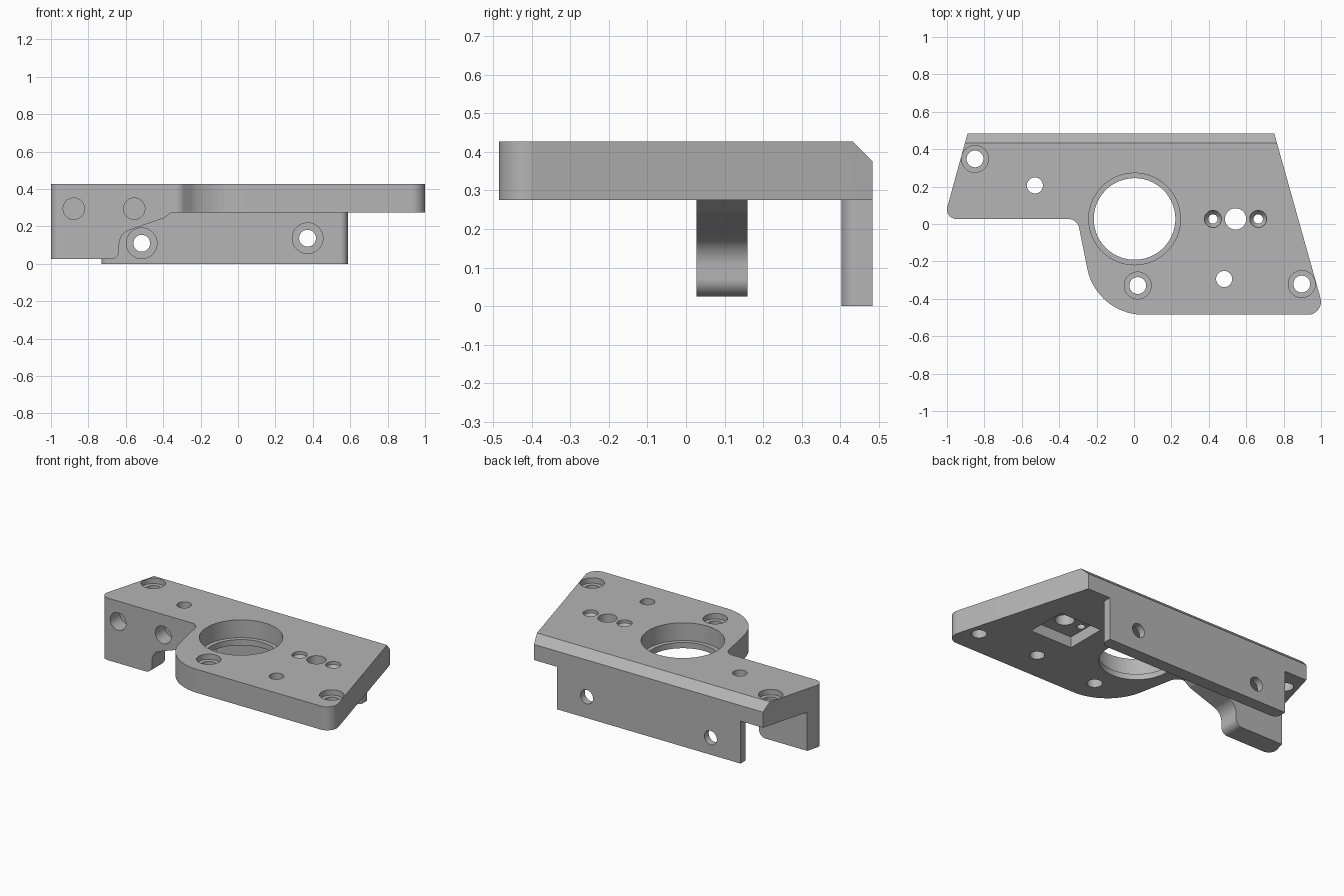
import bpy, bmesh, math
from mathutils import Vector, Matrix

cube = bpy.data.objects.get("Cube")
if cube:
    bpy.data.objects.remove(cube, do_unlink=True)

GREY = (0.46, 0.46, 0.46, 1.0)
metal = bpy.data.materials.new("machined_grey")
metal.use_nodes = True
metal.diffuse_color = GREY
metal.node_tree.nodes["Principled BSDF"].inputs["Base Color"].default_value = GREY

TOP, UNDER = 0.427, 0.275          # plate top and underside
FRONT, BACK = 0.027, 0.484         # leg front face, plate back face
FACING_FRONT = Matrix.Rotation(math.pi / 2, 4, 'X')   # local z becomes -y


def make_object(name, bm, matrix=Matrix()):
    bm.transform(matrix)
    bmesh.ops.recalc_face_normals(bm, faces=bm.faces)
    mesh = bpy.data.meshes.new(name)
    bm.to_mesh(mesh)
    bm.free()
    mesh.materials.append(metal)
    obj = bpy.data.objects.new(name, mesh)
    bpy.context.collection.objects.link(obj)
    return obj


def rounded(corners, steps=20):
    """Polygon from (x, y, radius) corners; zero radius stays sharp."""
    out = []
    for i, (x, y, r) in enumerate(corners):
        p = Vector((x, y))
        if r == 0:
            out.append(p)
            continue
        u = (Vector(corners[i - 1][:2]) - p).normalized()
        v = (Vector(corners[(i + 1) % len(corners)][:2]) - p).normalized()
        half = u.angle(v) / 2
        centre = p + (u + v).normalized() * r / math.sin(half)
        a = p + u * r / math.tan(half) - centre
        b = p + v * r / math.tan(half) - centre
        out += [centre + a.lerp(b, s / steps).normalized() * r for s in range(steps + 1)]
    return out


def prism_mesh(points, low, high):
    bm = bmesh.new()
    base = bm.faces.new([bm.verts.new((p[0], p[1], low)) for p in points])
    new = bmesh.ops.extrude_face_region(bm, geom=[base])["geom"]
    bmesh.ops.translate(bm, vec=(0, 0, high - low),
                        verts=[g for g in new if isinstance(g, bmesh.types.BMVert)])
    return bm


def add_hole(bm, x, y, profile, sides=48):
    """Closed turned solid from (radius, height) pairs, top to bottom."""
    rings = []
    for r, z in profile:
        rings.append([bm.verts.new((x + r * math.cos(k * math.tau / sides),
                                    y + r * math.sin(k * math.tau / sides), z))
                      for k in range(sides)])
    for a, b in zip(rings, rings[1:]):
        for k in range(sides):
            n = (k + 1) % sides
            bm.faces.new((a[k], b[k], b[n], a[n]))
    bm.faces.new(rings[0])
    bm.faces.new(rings[-1])


def apply_boolean(obj, cutter, operation='DIFFERENCE', keep=False):
    mod = obj.modifiers.new("cut", 'BOOLEAN')
    mod.operation, mod.solver, mod.object = operation, 'EXACT', cutter
    bpy.context.view_layer.objects.active = obj
    bpy.ops.object.modifier_apply(modifier=mod.name)
    if not keep:
        bpy.data.objects.remove(cutter, do_unlink=True)


def stepped(big, small, top, step, bottom):
    return [(big, top + 0.05), (big, top - step), (small, top - step), (small, bottom - 0.05)]


def straight(r, top, bottom):
    return [(r, top + 0.05), (r, bottom)]


# Main plate with chamfered back edge
outline = rounded([(0.75, BACK, 0), (-0.89, BACK, 0), (-1.0157, FRONT, 0.05),
                   (-0.303, FRONT, 0.06), (-0.2, -0.485, 0.305), (1.022, -0.485, 0.07)])
bm = prism_mesh(outline, UNDER, TOP)
bm.edges.ensure_lookup_table()
back_edge = [e for e in bm.edges if all(v.co.y > 0.48 and v.co.z > 0.42 for v in e.verts)]
bmesh.ops.bevel(bm, geom=back_edge, offset=0.051, segments=1, affect='EDGES')
plate = make_object("plate", bm)

# Underside pocket, then every vertical hole
pocket = [(0.39, -0.1), (0.69, -0.1), (0.69, 0.165), (0.39, 0.165)]
apply_boolean(plate, make_object("pocket_cutter", prism_mesh(pocket, 0.2, 0.345)))

bm = bmesh.new()
add_hole(bm, 0.003, 0.027, stepped(0.245, 0.218, TOP, 0.115, UNDER), 96)
for x, y in [(-0.85, 0.348), (0.02, -0.329), (0.897, -0.321)]:
    add_hole(bm, x, y, stepped(0.072, 0.045, TOP, 0.035, UNDER))
for x, y, r in [(-0.53, 0.206, 0.043), (0.482, -0.294, 0.043), (0.543, 0.027, 0.057)]:
    add_hole(bm, x, y, straight(r, TOP, UNDER - 0.05))
for x in (0.422, 0.664):
    add_hole(bm, x, 0.027, [(0.045, TOP + 0.05), (0.045, TOP - 0.02),
                            (0.025, TOP - 0.045), (0.025, UNDER - 0.05)])
apply_boolean(plate, make_object("plate_hole_cutter", bm))

# Front leg, trimmed to the plate outline
profile = rounded([(-1.1, 0.025, 0), (-0.635, 0.025, 0.045), (-0.635, 0.162, 0.08),
                   (-0.395, 0.245, 0.03), (-0.355, UNDER, 0), (-1.1, UNDER, 0)])
leg = make_object("front_leg", prism_mesh(profile, -0.159, 0.0), FACING_FRONT)
apply_boolean(leg, make_object("trim", prism_mesh(outline, -0.1, 0.6)), 'INTERSECT')

# Blind holes shared by leg and plate
bm = bmesh.new()
for x in (-0.878, -0.555):
    add_hole(bm, x, 0.295, straight(0.057, -FRONT, -FRONT - 0.1))
blind = make_object("blind_hole_cutter", bm, FACING_FRONT)
apply_boolean(plate, blind, keep=True)
apply_boolean(leg, blind)

# Back flange with rounded inner edges and counterbored holes
flange_plan = rounded([(-0.73, 0.404, 0.04), (0.587, 0.404, 0.04),
                       (0.587, BACK, 0), (-0.73, BACK, 0)])
flange = make_object("back_flange", prism_mesh(flange_plan, 0.0, UNDER))
bm = bmesh.new()
for x, z in [(-0.515, 0.11), (0.372, 0.137)]:
    add_hole(bm, x, z, stepped(0.082, 0.045, -0.404, 0.035, -BACK))
apply_boolean(flange, make_object("flange_hole_cutter", bm, FACING_FRONT))

# Smooth the curved walls, keep edges crisp
bpy.ops.object.select_all(action='DESELECT')
for obj in (plate, leg, flange):
    obj.select_set(True)
bpy.context.view_layer.objects.active = plate
bpy.ops.object.shade_smooth_by_angle(angle=math.radians(25))
